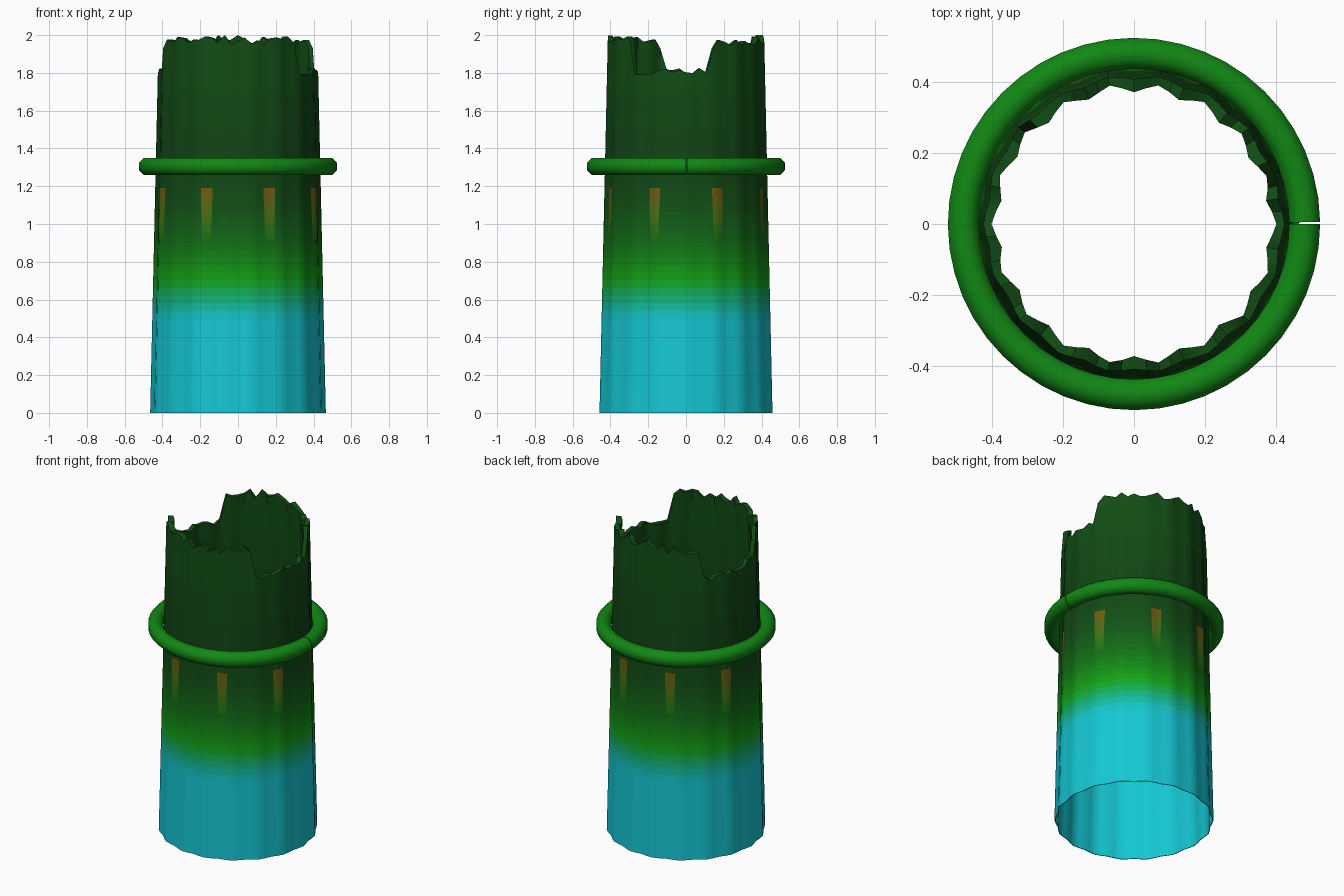
import bpy, bmesh, math, random

if "Cube" in bpy.data.objects:
    bpy.data.objects.remove(bpy.data.objects["Cube"])

random.seed(7)
SEG, FLUTES = 72, 18


def linear(c):
    return tuple((v / 255 / 12.92) if v < 10 else ((v / 255 + 0.055) / 1.055) ** 2.4 for v in c)


def ramp(stops, z):
    for (z0, c0), (z1, c1) in zip(stops, stops[1:]):
        if z <= z1:
            t = max(0, (z - z0) / (z1 - z0))
            return tuple(a + (b - a) * t for a, b in zip(c0, c1))
    return stops[-1][1]


def material(name, rgb):
    m = bpy.data.materials.new(name)
    m.diffuse_color = (*linear(rgb), 1)
    m.use_nodes = True
    m.node_tree.nodes["Principled BSDF"].inputs["Base Color"].default_value = m.diffuse_color
    return m


def make_object(name, bm, mats, angle=40):
    bmesh.ops.recalc_face_normals(bm, faces=bm.faces)
    me = bpy.data.meshes.new(name)
    bm.to_mesh(me)
    bm.free()
    ob = bpy.data.objects.new(name, me)
    bpy.context.collection.objects.link(ob)
    for m in mats:
        me.materials.append(m)
    bpy.ops.object.select_all(action='DESELECT')
    ob.select_set(True)
    bpy.context.view_layer.objects.active = ob
    bpy.ops.object.shade_smooth_by_angle(angle=math.radians(angle))
    return ob


def outer_r(a, z):
    return 0.459 - 0.0225 * z + 0.006 * math.cos(FLUTES * a)


def inner_r(a, z):
    t = z / 2
    return 0.455 - 0.036 * z + (0.006 + 0.006 * t) * math.cos(FLUTES * a)


def polar(r, a, z):
    return (r * math.cos(a), r * math.sin(a), z)


# Broken rim: two opposite low notches, jagged everywhere
def rim_height(deg):
    d = (deg + 43) % 180
    if d < 60:
        return 1.765 + 0.04 * d / 60 + random.uniform(-0.005, 0.04)
    if d < 66:
        return 1.93
    return random.uniform(1.945, 2.0)


rim = [rim_height(360 * i / SEG) for i in range(SEG)]
rim[18] = 2.0

# Fluted tapering shell with colour bands running from cyan to dark green
shell_stops = [(0.5, (20, 200, 212)), (0.6, (20, 180, 125)), (0.7, (18, 165, 20)),
               (0.9, (18, 110, 22)), (1.1, (18, 80, 22)), (1.3, (17, 68, 20)), (2.0, (17, 78, 20))]
levels = [0, 0.5] + [0.5 + 0.04 * i for i in range(1, 21)] + [1.5, 1.7, None]
mats = []
for k in range(len(levels) - 1):
    hi = levels[k + 1] or 2.0
    mid = 0.3 if k == 0 else (levels[k] + hi) / 2
    mats.append(material(f"shell_band_{k}", ramp(shell_stops, mid)))

bm = bmesh.new()
walls = []
for radius in (outer_r, inner_r):
    rows = []
    for z in levels:
        row = []
        for i in range(SEG):
            a = 2 * math.pi * i / SEG
            h = rim[i] if z is None else z
            row.append(bm.verts.new(polar(radius(a, h), a, h)))
        rows.append(row)
    walls.append(rows)
    for k in range(len(rows) - 1):
        for i in range(SEG):
            j = (i + 1) % SEG
            f = bm.faces.new((rows[k][i], rows[k][j], rows[k + 1][j], rows[k + 1][i]))
            f.material_index = k
# close the bottom lip and the broken rim
for k in (0, len(levels) - 1):
    a, b = walls[0][k], walls[1][k]
    for i in range(SEG):
        j = (i + 1) % SEG
        f = bm.faces.new((a[i], a[j], b[j], b[i]))
        f.material_index = min(k, len(mats) - 1)
make_object("shell", bm, mats)

# Neck ring with a hairline split on the right side
bm = bmesh.new()
RS, MS = 48, 8
rings = []
for i in range(RS + 1):
    a = math.radians(0.6 + 359.4 * i / RS)
    ring = []
    for j in range(MS):
        p = 2 * math.pi * (j + 0.5) / MS
        ring.append(bm.verts.new(polar(0.481 + 0.047 * math.cos(p), a, 1.305 + 0.049 * math.sin(p))))
    rings.append(ring)
for r0, r1 in zip(rings, rings[1:]):
    for j in range(MS):
        bm.faces.new((r0[j], r1[j], r1[(j + 1) % MS], r0[(j + 1) % MS]))
bm.faces.new(rings[0])
bm.faces.new(rings[-1])
make_object("neck_ring", bm, [material("ring_green", (17, 135, 20))], 50)

# Eight narrow amber strips lying on the shell below the ring
strip_stops = [(0.92, (22, 115, 20)), (1.05, (75, 110, 20)), (1.19, (115, 88, 18))]
STEPS = 7
strip_mats = [material(f"strip_band_{k}", ramp(strip_stops, 0.92 + 0.27 * (k + 0.5) / STEPS))
              for k in range(STEPS)]
for n in range(8):
    centre = math.radians(22.5 + 45 * n)
    bm = bmesh.new()
    rows = []
    for k in range(STEPS + 1):
        z = 0.92 + 0.27 * k / STEPS
        half = 0.055 + 0.02 * k / STEPS
        row = []
        for s in range(7):
            a = centre + half * (s / 3 - 1)
            row.append(bm.verts.new(polar(outer_r(a, z) + 0.002, a, z)))
        rows.append(row)
    for k in range(STEPS):
        for s in range(6):
            f = bm.faces.new((rows[k][s], rows[k][s + 1], rows[k + 1][s + 1], rows[k + 1][s]))
            f.material_index = k
    make_object(f"strip_{n + 1}", bm, strip_mats)
